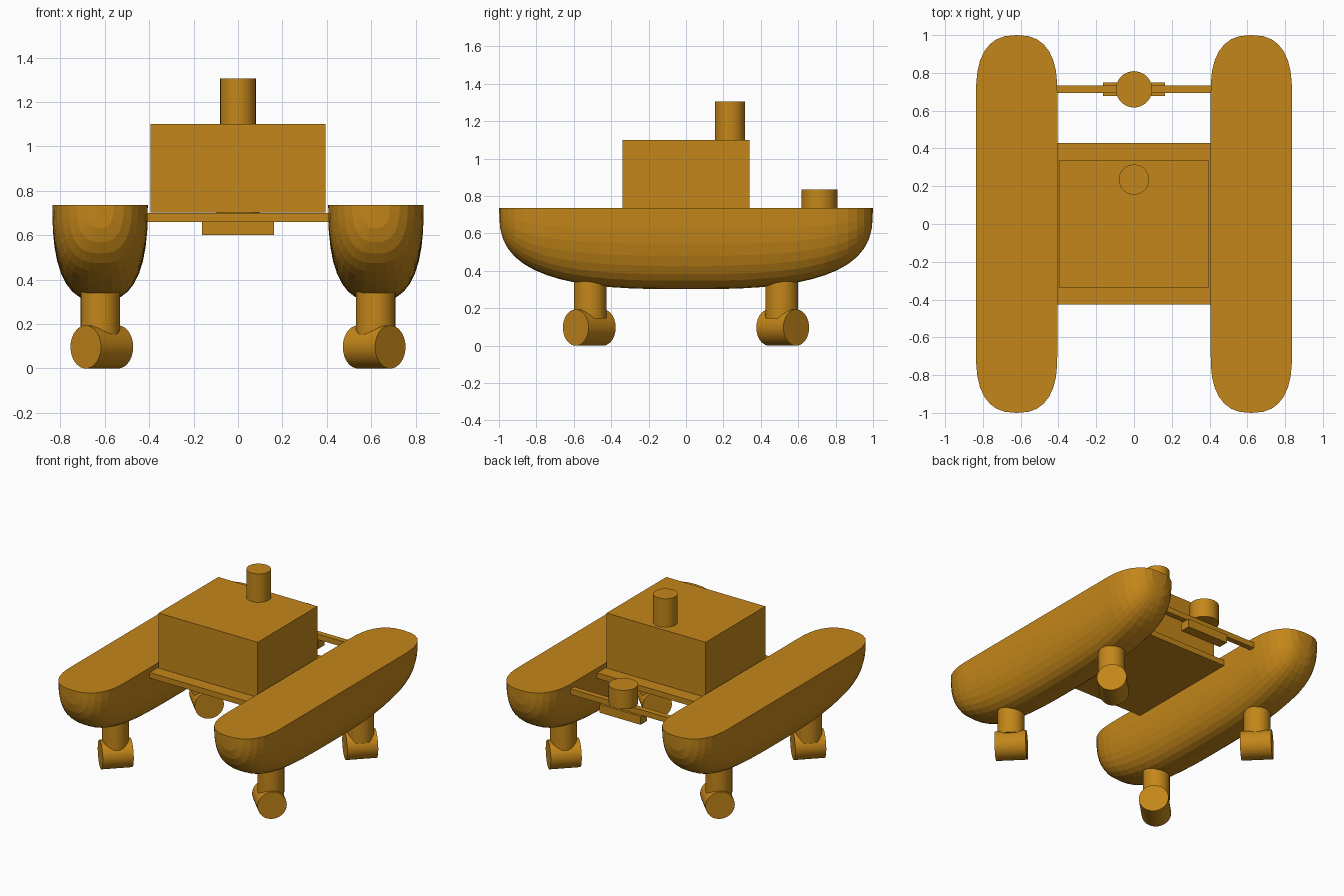
import bpy, bmesh
from math import sin, cos, pi, radians

if "Cube" in bpy.data.objects:
    bpy.data.objects.remove(bpy.data.objects["Cube"])

paint = bpy.data.materials.new("orange_paint")
paint.diffuse_color = (0.55, 0.24, 0.01, 1)
paint.use_nodes = True
paint.node_tree.nodes["Principled BSDF"].inputs["Base Color"].default_value = paint.diffuse_color


def finish(obj, name):
    obj.name = name
    obj.data.materials.append(paint)
    return obj


def box(name, lo, hi):
    bpy.ops.mesh.primitive_cube_add(size=1, location=[(a + b) / 2 for a, b in zip(lo, hi)])
    obj = bpy.context.object
    obj.scale = [b - a for a, b in zip(lo, hi)]
    return finish(obj, name)


def cylinder(name, r, depth, loc, rot=(0, 0, 0)):
    bpy.ops.mesh.primitive_cylinder_add(vertices=40, radius=r, depth=depth, location=loc, rotation=rot)
    bpy.ops.object.shade_smooth_by_angle(angle=radians(30))
    return finish(bpy.context.object, name)


def power(v, n):
    return abs(v) ** n * (1 if v >= 0 else -1)


# Boat-shaped float: flat deck, rounded belly, blunt rounded ends
def hull(name, cx, stations=30, segs=18):
    top, half_width, depth = 0.735, 0.215, 0.433
    bm = bmesh.new()
    rings = []
    for i in range(stations + 1):
        y = sin(pi * (i / stations - 0.5))
        u = max(0, (abs(y) - 0.7) / 0.3)
        w = half_width * max(0, 1 - u ** 2.5) ** 0.4
        d = depth * max(0, 1 - abs(y) ** 2.9) ** (1 / 2.9)
        ring = []
        for j in range(segs + 1):
            a = pi * j / segs
            x = w * power(cos(a), 2 / 2.6)
            z = top - d * power(max(0, sin(a)), 2 / 2.6)
            ring.append(bm.verts.new((cx + x, y, z)))
        rings.append(ring)
    n = segs + 1
    for r0, r1 in zip(rings, rings[1:]):
        for j in range(n):
            k = (j + 1) % n
            bm.faces.new((r0[j], r0[k], r1[k], r1[j]))
    bmesh.ops.remove_doubles(bm, verts=bm.verts, dist=1e-4)
    bmesh.ops.recalc_face_normals(bm, faces=bm.faces)
    mesh = bpy.data.meshes.new(name)
    bm.to_mesh(mesh)
    bm.free()
    obj = bpy.data.objects.new(name, mesh)
    bpy.context.collection.objects.link(obj)
    finish(obj, name)


# Two floats, each with a front and rear thruster turned 45 degrees outward
for sx, side in ((-1, "left"), (1, "right")):
    hull(f"{side}_hull", sx * 0.621)
    for sy, end in ((-1, "front"), (1, "rear")):
        x, y = sx * 0.62, sy * 0.512
        cylinder(f"{side}_{end}_thruster_post", 0.088, 0.22, (x, y, 0.255))
        cylinder(f"{side}_{end}_thruster", 0.097, 0.205, (sx * 0.613, sy * 0.517, 0.097),
                 (pi / 2, 0, sx * sy * -pi / 4))

# Deck plate, cabin and mast between the floats
box("deck_plate", (-0.415, -0.425, 0.66), (0.415, 0.43, 0.70))
box("cabin", (-0.395, -0.34, 0.703), (0.395, 0.34, 1.10))
cylinder("mast", 0.08, 0.215, (0, 0.235, 1.1975))

# Rear crossbar with sensor drum above and block below
box("rear_crossbar", (-0.415, 0.693, 0.66), (0.415, 0.733, 0.70))
box("sensor_block", (-0.163, 0.677, 0.60), (0.163, 0.75, 0.66))
cylinder("sensor_drum", 0.096, 0.135, (0, 0.713, 0.7675))
